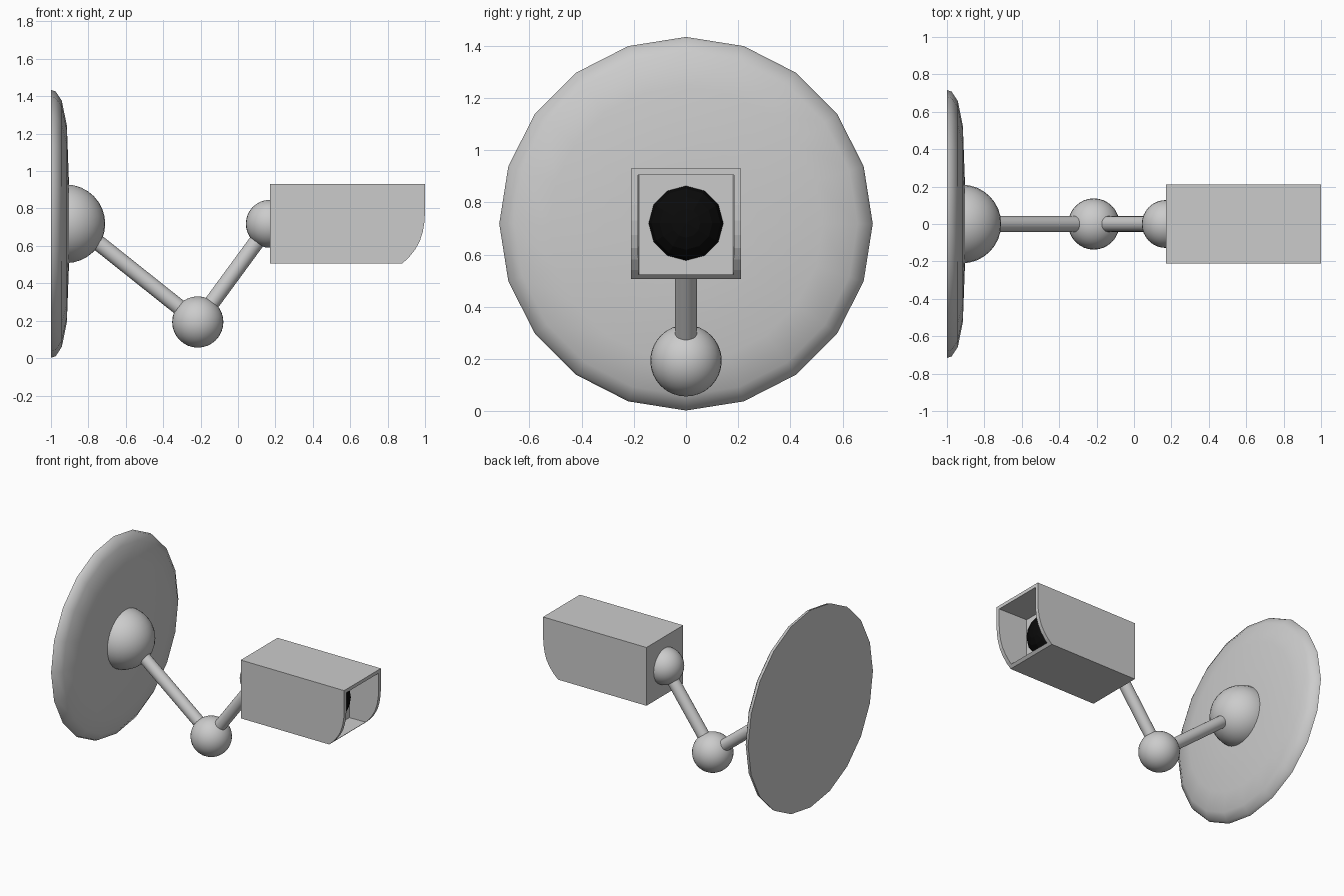
import bpy, bmesh, math
from mathutils import Vector

if "Cube" in bpy.data.objects:
    bpy.data.objects.remove(bpy.data.objects["Cube"])

AXIS_Z = 0.718


def finish(name, bm, smooth=None):
    bmesh.ops.recalc_face_normals(bm, faces=bm.faces)
    me = bpy.data.meshes.new(name)
    bm.to_mesh(me)
    bm.free()
    ob = bpy.data.objects.new(name, me)
    bpy.context.collection.objects.link(ob)
    if smooth:
        bpy.ops.object.select_all(action='DESELECT')
        ob.select_set(True)
        bpy.context.view_layer.objects.active = ob
        bpy.ops.object.shade_smooth_by_angle(angle=math.radians(smooth))
    return ob


def ball(name, x, z, r, cut_x=None):
    bm = bmesh.new()
    bmesh.ops.create_uvsphere(bm, u_segments=32, v_segments=16, radius=r)
    if cut_x is not None:  # keep only the part in front of the plane x = cut_x
        bmesh.ops.bisect_plane(bm, geom=bm.verts[:] + bm.edges[:] + bm.faces[:],
                               plane_co=(cut_x - x, 0, 0), plane_no=(1, 0, 0), clear_inner=True)
        bmesh.ops.holes_fill(bm, edges=[e for e in bm.edges if e.is_boundary])
    ob = finish(name, bm, 40)
    ob.location = (x, 0, z)
    return ob


def rod(name, a, b, r):
    a, b = Vector((a[0], 0, a[1])), Vector((b[0], 0, b[1]))
    bm = bmesh.new()
    bmesh.ops.create_cone(bm, cap_ends=True, segments=32, radius1=r, radius2=r,
                          depth=(b - a).length)
    ob = finish(name, bm, 40)
    ob.location = (a + b) / 2
    ob.rotation_euler = (b - a).to_track_quat('Z', 'Y').to_euler()
    return ob


# wall plate: shallow 20-sided dish turned about the x axis
bm = bmesh.new()
rings = []
for x, r in [(-1, 0.716), (-0.975, 0.708), (-0.942, 0.658), (-0.915, 0.525), (-0.903, 0.2)]:
    rings.append([bm.verts.new((x, r * math.cos(k * math.tau / 20),
                                AXIS_Z + r * math.sin(k * math.tau / 20))) for k in range(20)])
for p, q in zip(rings, rings[1:]):
    for k in range(20):
        j = (k + 1) % 20
        bm.faces.new((p[k], p[j], q[j], q[k]))
bm.faces.new(rings[0])
bm.faces.new(rings[-1])
finish("wall_plate", bm, 40)

# joints and arms
ball("wall_joint", -0.92, AXIS_Z, 0.21, cut_x=-0.925)
ball("elbow_joint", -0.215, 0.193, 0.137)
ball("camera_joint", 0.17, AXIS_Z, 0.128)
rod("lower_arm", (-0.9, 0.738), (-0.215, 0.193), 0.042)
rod("upper_arm", (-0.215, 0.193), (0.17, AXIS_Z), 0.042)

# camera housing: side profile extruded across y
profile = [(0.17, 0.507), (0.88, 0.507), (0.915, 0.54), (0.947, 0.58), (0.972, 0.625),
           (0.988, 0.675), (0.997, 0.73), (1, 0.79), (1, 0.93), (0.17, 0.93)]
bm = bmesh.new()
side = bm.faces.new([bm.verts.new((x, -0.211, z)) for x, z in profile])
new = bmesh.ops.extrude_face_region(bm, geom=[side])["geom"]
bmesh.ops.translate(bm, vec=(0, 0.422, 0),
                    verts=[v for v in new if isinstance(v, bmesh.types.BMVert)])
housing = finish("camera_housing", bm)

# front recess, slightly tapered, cut out of the housing
bm = bmesh.new()
bmesh.ops.create_cube(bm, size=1)
for v in bm.verts:
    inner = v.co.x < 0
    v.co = (0.77 if inner else 1.2, math.copysign(0.178 if inner else 0.19, v.co.y),
            0.524 if v.co.z < 0 else 0.905)
cutter = finish("recess_cutter", bm)
cutter.hide_render = True
mod = housing.modifiers.new("recess", 'BOOLEAN')
mod.operation = 'DIFFERENCE'
mod.solver = 'EXACT'
mod.object = cutter
bpy.context.view_layer.objects.active = housing
bpy.ops.object.modifier_apply(modifier=mod.name)
bpy.data.objects.remove(cutter)

# black lens dome, 12-sided, axis along x
bm = bmesh.new()
bmesh.ops.create_uvsphere(bm, u_segments=12, v_segments=8, radius=0.143)
lens = finish("lens", bm)
lens.rotation_euler = (0, math.pi / 2, 0)
lens.scale = (1, 1, 0.65)
lens.location = (0.77, 0, 0.72)
black = bpy.data.materials.new("black")
black.diffuse_color = (0.003, 0.003, 0.003, 1)
black.use_nodes = True
black.node_tree.nodes["Principled BSDF"].inputs["Base Color"].default_value = black.diffuse_color
lens.data.materials.append(black)
